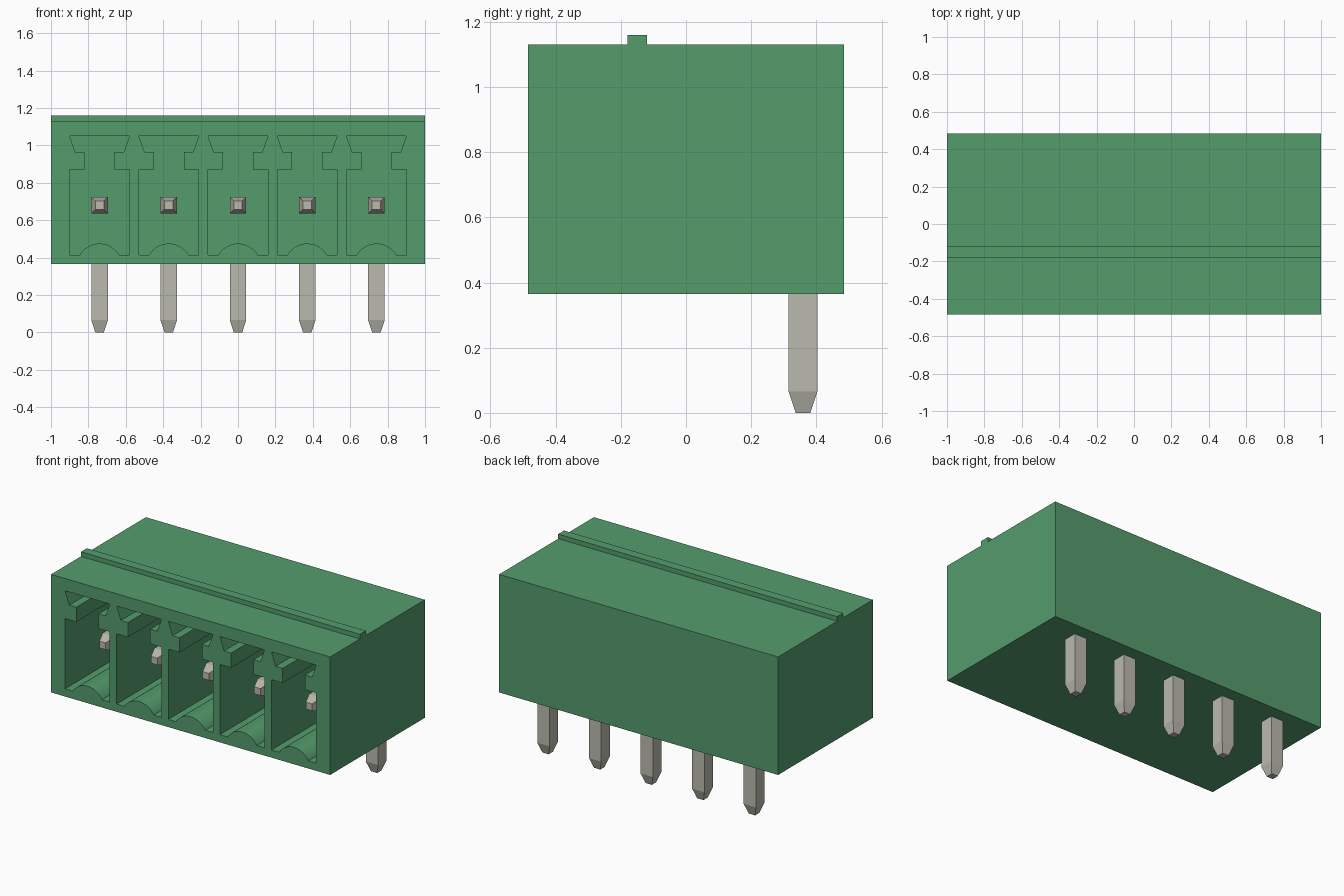
import bpy, bmesh, math
from mathutils import Vector

if "Cube" in bpy.data.objects:
    bpy.data.objects.remove(bpy.data.objects["Cube"])

PITCH = 0.37
CENTRES = [(i - 2) * PITCH for i in range(5)]
Y_FRONT, Y_BACK, Y_CAVITY = -0.485, 0.485, 0.25
Z_BASE, Z_TOP, Z_RIB = 0.365, 1.13, 1.16


def material(name, rgb, rough):
    m = bpy.data.materials.new(name)
    m.use_nodes = True
    m.diffuse_color = (*rgb, 1)
    bsdf = m.node_tree.nodes["Principled BSDF"]
    bsdf.inputs["Base Color"].default_value = (*rgb, 1)
    bsdf.inputs["Roughness"].default_value = rough
    return m


green = material("green plastic", (0.09, 0.335, 0.152), 0.5)
metal = material("tinned metal", (0.50, 0.49, 0.43), 0.4)


def loft(bm, rings):
    """Join equal rings of points into a closed solid."""
    rows = [[bm.verts.new(p) for p in r] for r in rings]
    n = len(rows[0])
    for a, b in zip(rows, rows[1:]):
        for i in range(n):
            j = (i + 1) % n
            bm.faces.new((a[i], a[j], b[j], b[i]))
    bm.faces.new(rows[0])
    bm.faces.new(rows[-1][::-1])


def finish(name, bm, mat):
    bmesh.ops.recalc_face_normals(bm, faces=bm.faces)
    mesh = bpy.data.meshes.new(name)
    bm.to_mesh(mesh)
    bm.free()
    mesh.materials.append(mat)
    obj = bpy.data.objects.new(name, mesh)
    bpy.context.collection.objects.link(obj)
    return obj


# Housing: side profile with the top rib, extruded across the width
side = [(Y_FRONT, Z_BASE), (Y_BACK, Z_BASE), (Y_BACK, Z_TOP), (-0.12, Z_TOP),
        (-0.12, Z_RIB), (-0.18, Z_RIB), (-0.18, Z_TOP), (Y_FRONT, Z_TOP)]
bm = bmesh.new()
loft(bm, [[(x, y, z) for y, z in side] for x in (-1, 1)])
housing = finish("housing", bm, green)

# Cavity outline: dovetail slot, neck, chamber and rounded floor bump
half = [(0.16, 1.05), (0.13, 0.965), (0.08, 0.965), (0.08, 0.87),
        (0.16, 0.87), (0.16, 0.415)]
radius, bump_z = 0.122, 0.353
sweep = math.acos((0.415 - bump_z) / radius)
steps = 16
bump = [(radius * math.sin(a), bump_z + radius * math.cos(a))
        for a in (sweep * (1 - 2 * i / steps) for i in range(steps + 1))]
outline = half + bump + [(-x, z) for x, z in reversed(half)]

# Five cavities cut into the front
bm = bmesh.new()
for c in CENTRES:
    loft(bm, [[(c + x, y, z) for x, z in outline]
              for y in (Y_FRONT - 0.1, Y_CAVITY)])
cutter = finish("cavity_cutter", bm, green)
cutter.hide_render = True
cut = housing.modifiers.new("cavities", "BOOLEAN")
cut.operation = "DIFFERENCE"
cut.solver = "EXACT"
cut.object = cutter
bpy.context.view_layer.update()
result = bpy.data.meshes.new_from_object(
    housing.evaluated_get(bpy.context.evaluated_depsgraph_get()))
housing.modifiers.clear()
housing.data = result
bpy.data.objects.remove(cutter)

# Pins: square wire bent at a right angle, with tapered ends
H, TIP = 0.044, 0.0225
PIN_Y, PIN_Z, PIN_FRONT = 0.359, 0.68, -0.33
up, back, bend = Vector((0, 0, 1)), Vector((0, 1, 0)), Vector((0, 1, 1))
stations = [((PIN_FRONT, PIN_Z), up, TIP), ((PIN_FRONT + 0.065, PIN_Z), up, H),
            ((PIN_Y, PIN_Z), bend, H),
            ((PIN_Y, 0.065), back, H), ((PIN_Y, 0), back, TIP)]
for number, c in enumerate(CENTRES, 1):
    bm = bmesh.new()
    rings = []
    for (y, z), normal, h in stations:
        centre = Vector((c, y, z))
        across = Vector((h, 0, 0))
        rings.append([centre - across - normal * h, centre + across - normal * h,
                      centre + across + normal * h, centre - across + normal * h])
    loft(bm, rings)
    finish(f"contact_pin_{number}", bm, metal)
